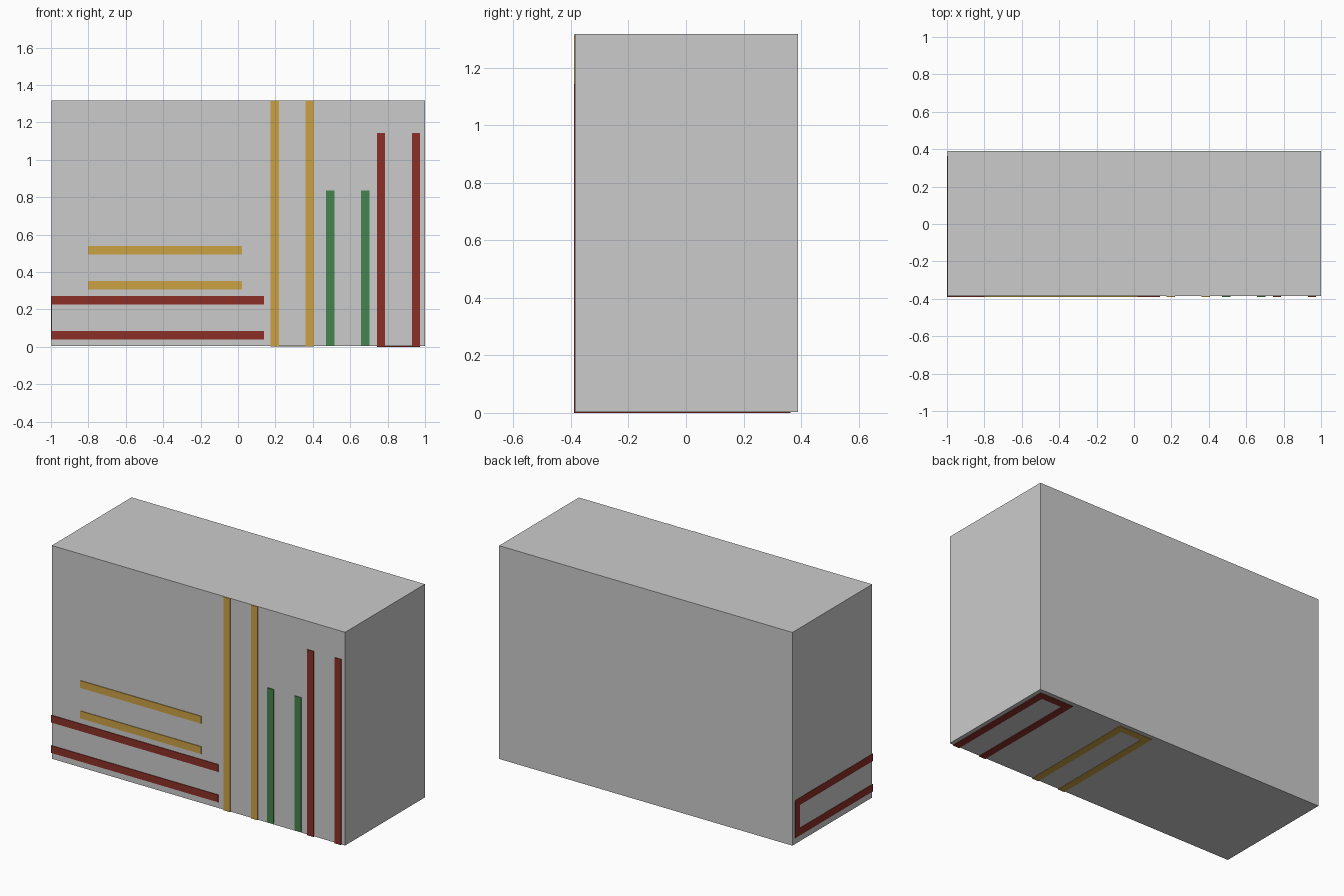
import bpy, bmesh

if "Cube" in bpy.data.objects:
    bpy.data.objects.remove(bpy.data.objects["Cube"])

FRONT, BACK = -0.39, 0.363      # channel depth range
WALL, WIDTH = 0.045, 0.232      # channel wall thickness and outer width


def material(name, color):
    m = bpy.data.materials.new(name)
    m.diffuse_color = color
    m.use_nodes = True
    m.node_tree.nodes["Principled BSDF"].inputs["Base Color"].default_value = m.diffuse_color
    return m


yellow = material("yellow", (0.60, 0.36, 0.06, 1))
green = material("green", (0.06, 0.23, 0.075, 1))
red = material("red", (0.26, 0.03, 0.02, 1))


def extrude(name, points, offset, mat=None):
    """Extrude one planar outline along an offset vector."""
    bm = bmesh.new()
    face = bm.faces.new([bm.verts.new(p) for p in points])
    new = bmesh.ops.extrude_face_region(bm, geom=[face])["geom"]
    bmesh.ops.translate(bm, vec=offset,
                        verts=[g for g in new if isinstance(g, bmesh.types.BMVert)])
    bmesh.ops.recalc_face_normals(bm, faces=bm.faces)
    mesh = bpy.data.meshes.new(name)
    bm.to_mesh(mesh)
    bm.free()
    obj = bpy.data.objects.new(name, mesh)
    bpy.context.collection.objects.link(obj)
    if mat:
        mesh.materials.append(mat)
    return obj


def channel(name, mat, low, start, end, upright):
    """U-shaped channel, open at the front; low is its lower x or z edge."""
    high, inner = low + WIDTH, BACK - WALL
    profile = [(low, FRONT), (low + WALL, FRONT), (low + WALL, inner),
               (high - WALL, inner), (high - WALL, FRONT), (high, FRONT),
               (high, BACK), (low, BACK)]
    if upright:
        extrude(name, [(a, y, start) for a, y in profile], (0, 0, end - start), mat)
    else:
        extrude(name, [(start, y, a) for a, y in profile], (end - start, 0, 0), mat)


# Solid body, a hair smaller than the channels where they surface
extrude("body", [(-0.998, -0.386, 0.003), (1, -0.386, 0.003),
                 (1, 0.39, 0.003), (-0.998, 0.39, 0.003)], (0, 0, 1.313))

# Lying channels
channel("lower_red_channel", red, 0.04, -1.0, 0.138, False)
channel("upper_yellow_channel", yellow, 0.306, -0.803, 0.022, False)

# Upright channels
channel("tall_yellow_channel", yellow, 0.174, 0.001, 1.315, True)
channel("short_green_channel", green, 0.47, 0.008, 0.835, True)
channel("upright_red_channel", red, 0.742, 0.0, 1.143, True)
